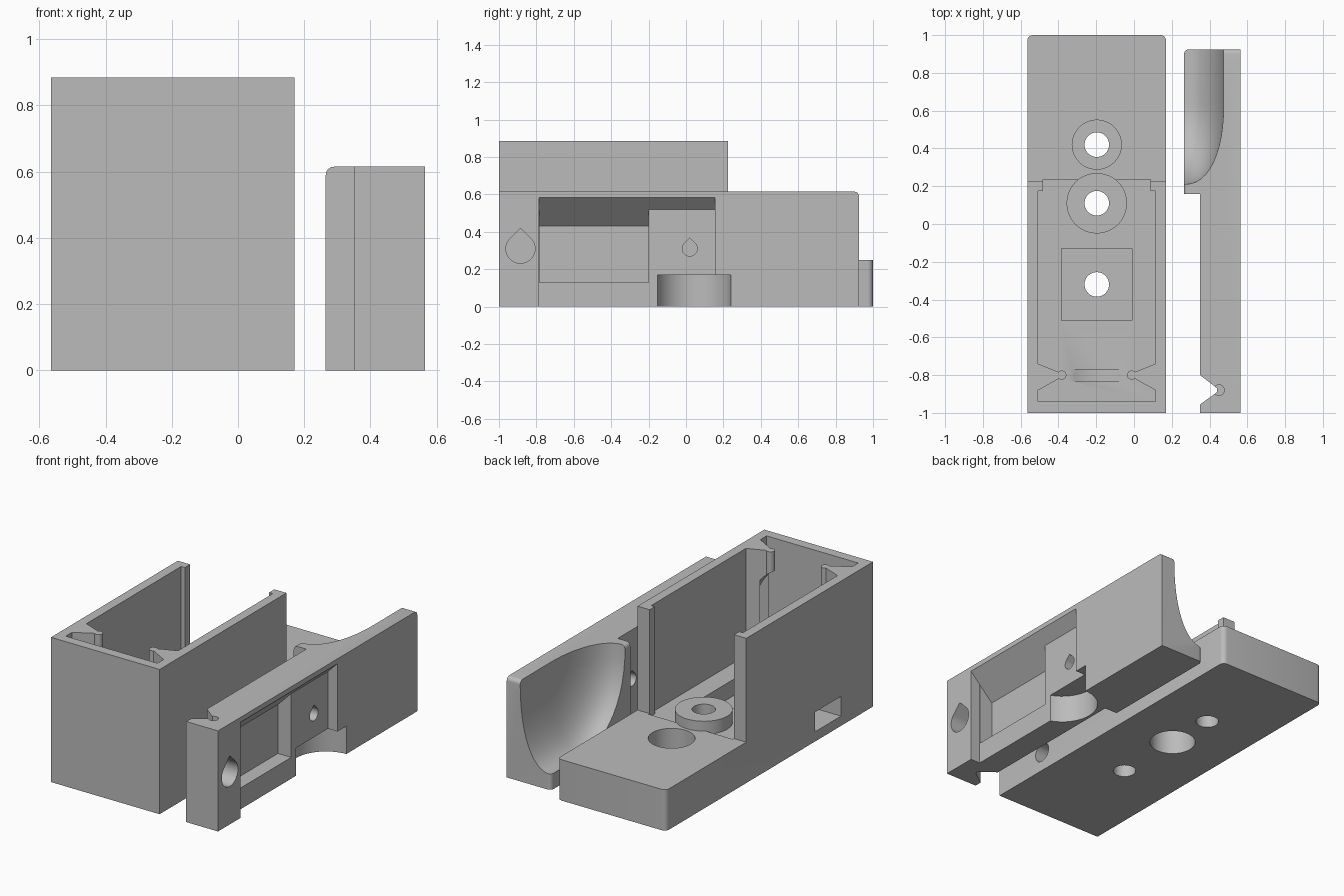
import bpy, bmesh, math
from mathutils import Vector

cube = bpy.data.objects.get("Cube")
if cube:
    bpy.data.objects.remove(cube, do_unlink=True)

grey = bpy.data.materials.new("plain grey")
grey.use_nodes = True
grey.diffuse_color = (0.5, 0.5, 0.5, 1)
grey.node_tree.nodes["Principled BSDF"].inputs["Base Color"].default_value = (0.5, 0.5, 0.5, 1)


def make(name, bm):
    bmesh.ops.recalc_face_normals(bm, faces=bm.faces)
    mesh = bpy.data.meshes.new(name)
    bm.to_mesh(mesh)
    bm.free()
    mesh.materials.append(grey)
    obj = bpy.data.objects.new(name, mesh)
    bpy.context.collection.objects.link(obj)
    return obj


def prism(name, points, axis, low, high, round_edge=None, radius=0.03):
    """Extrude a 2D outline along an axis, optionally rounding chosen edges."""
    place = {"x": lambda a, b, c: (c, a, b),
             "y": lambda a, b, c: (a, c, b),
             "z": lambda a, b, c: (a, b, c)}[axis]
    bm = bmesh.new()
    face = bm.faces.new([bm.verts.new(place(a, b, low)) for a, b in points])
    grown = bmesh.ops.extrude_face_region(bm, geom=[face])
    shift = Vector(place(0, 0, high - low))
    bmesh.ops.translate(bm, vec=shift, verts=[v for v in grown["geom"] if isinstance(v, bmesh.types.BMVert)])
    if round_edge:
        edges = [e for e in bm.edges if round_edge(*[v.co for v in e.verts])]
        bmesh.ops.bevel(bm, geom=edges, offset=radius, segments=5, profile=0.5, affect="EDGES")
    return make(name, bm)


def box(name, low, high):
    outline = [(low[0], low[1]), (high[0], low[1]), (high[0], high[1]), (low[0], high[1])]
    return prism(name, outline, "z", low[2], high[2])


def round_outline(a, b, r, sides=48):
    return [(a + r * math.cos(2 * math.pi * i / sides), b + r * math.sin(2 * math.pi * i / sides))
            for i in range(sides)]


def rod(name, axis, a, b, r, low, high):
    return prism(name, round_outline(a, b, r), axis, low, high)


def teardrop(name, y, z, r, low, high):
    arc = [math.radians(45 - 270 * i / 30) for i in range(31)]
    points = [(y + r * math.cos(t), z + r * math.sin(t)) for t in arc] + [(y, z + r * math.sqrt(2))]
    return prism(name, points, "x", low, high)


def combine(target, tool, operation="DIFFERENCE"):
    mod = target.modifiers.new("combine", "BOOLEAN")
    mod.operation = operation
    mod.solver = "EXACT"
    mod.object = tool
    bpy.context.view_layer.objects.active = target
    bpy.ops.object.modifier_apply(modifier=mod.name)
    bpy.data.objects.remove(tool, do_unlink=True)


def finish(obj):
    bpy.ops.object.select_all(action="DESELECT")
    obj.select_set(True)
    bpy.context.view_layer.objects.active = obj
    bpy.ops.object.shade_smooth_by_angle(angle=math.radians(30))


# Holder body: low base with a tall box at the front
MID = -0.197
holder = prism("holder_body",
               [(-1, 0), (1, 0), (1, 0.25), (0.225, 0.25), (0.225, 0.885), (-1, 0.885)],
               "x", -0.565, 0.17,
               lambda p, q: p.y > 0.99 and q.y > 0.99 and abs(p.z - q.z) > 0.1)

# Cavity with pinched ribs and a lip at the open end
half = [(0.285, 0.235), (0.285, 0.175), (0.31, 0.175), (0.31, -0.74),
        (0.185, -0.79), (0.185, -0.81), (0.31, -0.88), (0.31, -0.94)]
outline = [(MID + a, b) for a, b in half] + [(MID - a, b) for a, b in reversed(half)]
combine(holder, prism("cavity", outline, "z", 0.23, 1))

# Rounded rib tips
for side in (-1, 1):
    combine(holder, rod("rib_tip", "z", MID + side * 0.185, -0.8, 0.024, 0.2, 0.885), "UNION")

# Round slot for a disc, cut through the ribs and into the floor
combine(holder, rod("disc_slot", "y", MID, 0.505, 0.306, -0.83, -0.77))

# Raised ring and floor pocket
combine(holder, rod("ring", "z", MID, 0.11, 0.16, 0.15, 0.31), "UNION")
combine(holder, box("floor_pocket", (-0.385, -0.51, 0.13), (-0.01, -0.13, 0.5)))

# Screw holes and counterbores
for y in (-0.32, 0.11, 0.42):
    combine(holder, rod("screw_hole", "z", MID, y, 0.065, -0.1, 0.6))
combine(holder, rod("top_counterbore", "z", MID, 0.42, 0.13, 0.1, 0.6))
combine(holder, rod("bottom_counterbore", "z", MID, 0.11, 0.13, -0.1, 0.15))

# Side slot and cross hole
combine(holder, box("side_slot", (-0.7, -0.69, 0.06), (-0.4, -0.44, 0.18)))
combine(holder, rod("cross_hole", "x", -0.62, 0.12, 0.058, -0.45, 0.3))
finish(holder)

# Side arm: plate with a notch and a thicker rear end
arm = prism("side_arm",
            [(0.35, -1), (0.565, -1), (0.565, 0.925), (0.265, 0.925), (0.265, 0.16),
             (0.35, 0.16), (0.35, -0.8), (0.44, -0.87), (0.44, -0.89), (0.35, -0.955)],
            "z", 0, 0.615,
            lambda p, q: (min(p.z, q.z) > 0.6 and min(p.y, q.y) > 0.92)
            or (min(p.z, q.z) > 0.6 and max(p.x, q.x) < 0.27)
            or (max(p.x, q.x) < 0.27 and min(p.y, q.y) > 0.92), 0.025)

# Scooped hollow, open to the top, the inner side and the rear
bm = bmesh.new()
bmesh.ops.create_uvsphere(bm, u_segments=48, v_segments=24, radius=1)
for v in bm.verts:
    x, y, z = [math.copysign(abs(c) ** 0.88, c) if abs(c) > 1e-5 else 0 for c in v.co]
    v.co = (0.265 + 0.21 * x, 0.65 + 0.44 * y + (0.6 if y > 0.01 else 0), 0.615 + 0.52 * z)
combine(arm, make("scoop", bm))

# Stepped recess with sloping tops on the outer side
combine(arm, prism("shallow_recess",
                   [(0.5, -0.1), (0.7, -0.1), (0.7, 0.72), (0.5, 0.52)],
                   "y", -0.785, 0.155))
combine(arm, prism("deep_recess",
                   [(0.41, 0.13), (0.56, 0.13), (0.56, 0.58), (0.5, 0.52), (0.41, 0.43)],
                   "y", -0.784, -0.2))

# Round relief at the lower edge
combine(arm, rod("round_relief", "z", 0.57, 0.037, 0.203, -0.1, 0.17))

# Teardrop holes and the small upright hole in the notch
combine(arm, teardrop("large_hole", -0.885, 0.31, 0.078, 0.2, 0.7))
combine(arm, teardrop("small_hole", 0.02, 0.31, 0.04, 0.2, 0.7))
combine(arm, rod("notch_hole", "z", 0.45, -0.88, 0.028, 0.05, 0.7))
finish(arm)
